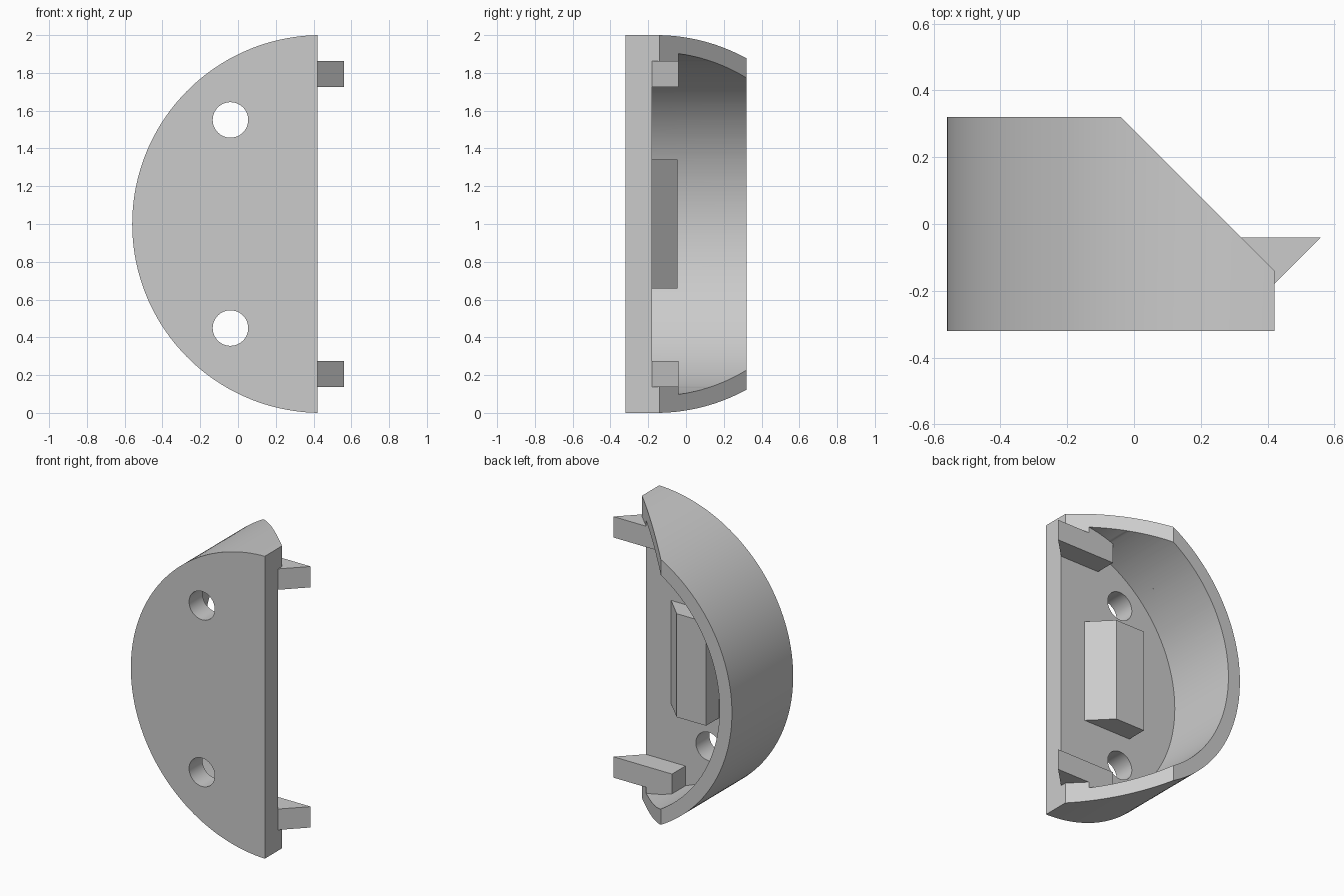
import bpy
import bmesh
from math import asin, cos, pi, sin
from mathutils import Vector

cube = bpy.data.objects.get("Cube")
if cube:
    bpy.data.objects.remove(cube, do_unlink=True)

grey = bpy.data.materials.new("light grey")
grey.use_nodes = True
COLOUR = (0.6, 0.6, 0.6, 1)
grey.diffuse_color = COLOUR
grey.node_tree.nodes["Principled BSDF"].inputs["Base Color"].default_value = COLOUR

CX, CZ = 0.44, 1.0      # centre of the arcs
FRONT, FLOOR, LEDGE, BACK = -0.32, -0.18, -0.04, 0.32
EDGE = 0.42             # straight side of the body
CLIP_LOW, CLIP_HIGH = 0.725, 0.863   # clip distances from mid height


def prism(name, points, start, extrude):
    """Extrude a closed polygon of 3D points by a vector."""
    bm = bmesh.new()
    face = bm.faces.new([bm.verts.new(p) for p in points])
    result = bmesh.ops.extrude_face_region(bm, geom=[face])
    verts = [g for g in result["geom"] if isinstance(g, bmesh.types.BMVert)]
    bmesh.ops.translate(bm, verts=verts, vec=Vector(extrude))
    bmesh.ops.translate(bm, verts=bm.verts, vec=Vector(start))
    bmesh.ops.recalc_face_normals(bm, faces=bm.faces)
    mesh = bpy.data.meshes.new(name)
    bm.to_mesh(mesh)
    bm.free()
    mesh.materials.append(grey)
    obj = bpy.data.objects.new(name, mesh)
    bpy.context.collection.objects.link(obj)
    return obj


def along_y(name, xz, y0, y1):
    return prism(name, [(x, 0, z) for x, z in xz], (0, y0, 0), (0, y1 - y0, 0))


def along_z(name, xy, z0, z1):
    return prism(name, [(x, y, 0) for x, y in xy], (0, 0, z0), (0, 0, z1 - z0))


def half_round(radius, height, side, steps=96):
    """Arc bulging toward -x up to +-height, closed by a straight side."""
    a = asin(height / radius)
    arc = [(CX - radius * cos(t), CZ + radius * sin(t))
           for t in (-a + 2 * a * i / steps for i in range(steps + 1))]
    return [(side, CZ - height)] + arc + [(side, CZ + height)]


def cut(target, cutter):
    mod = target.modifiers.new("cut", "BOOLEAN")
    mod.operation = "DIFFERENCE"
    mod.solver = "EXACT"
    mod.object = cutter
    bpy.context.view_layer.objects.active = target
    bpy.ops.object.modifier_apply(modifier=mod.name)
    bpy.data.objects.remove(cutter, do_unlink=True)


# Half-round body, trimmed flat on its straight side
outer = [(min(x, EDGE), z) for x, z in half_round(1, 0.9998, EDGE)][1:-1]
body = along_y("housing_body", outer, FRONT, BACK)

# Sloped opening at the back
cut(body, along_z("slope_cutter",
                  [(-0.14, 0.42), (0.6, -0.32 + 0.0), (0.8, 0.42)], -0.5, 2.5))

# Cavity: full width near the back, narrower beside the clips
cut(body, along_y("cavity_cutter", half_round(0.91, 0.9099, 0.7), LEDGE, 0.5))
cut(body, along_y("recess_cutter", half_round(0.91, CLIP_HIGH, 0.7), FLOOR, 0.5))

# Screw holes
for side in (-1, 1):
    ring = [(-0.04 + 0.094 * cos(2 * pi * i / 48),
             CZ + side * 0.551 + 0.094 * sin(2 * pi * i / 48)) for i in range(48)]
    cut(body, along_y("hole_cutter", ring, -0.5, 0))

# Hooked clips along the straight side
clip = [(0.13, FLOOR), (EDGE, FLOOR), (0.56, LEDGE), (0.13, LEDGE)]
along_z("upper_clip", clip, CZ + CLIP_LOW, CZ + CLIP_HIGH)
along_z("lower_clip", clip, CZ - CLIP_HIGH, CZ - CLIP_LOW)

# Raised block with one sloped side
block = [(-0.115, FLOOR), (0.235, FLOOR), (0.1, -0.045), (-0.115, -0.045)]
along_z("centre_block", block, CZ - 0.342, CZ + 0.342)

# Smooth the curved walls, keep the edges sharp
bpy.ops.object.select_all(action="DESELECT")
body.select_set(True)
bpy.context.view_layer.objects.active = body
bpy.ops.object.shade_smooth_by_angle(angle=pi / 6)
